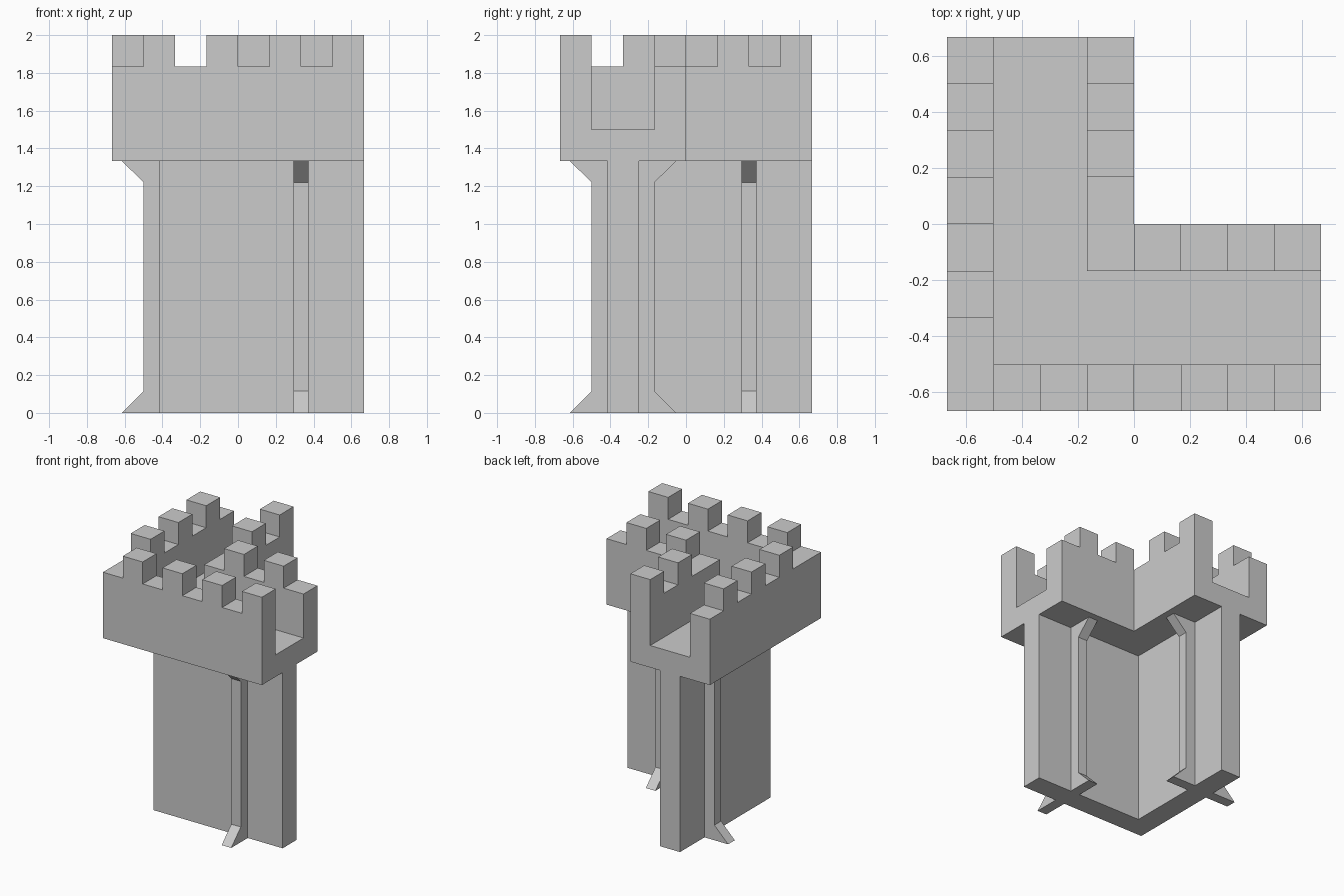
import bpy, bmesh
from mathutils import Matrix

if "Cube" in bpy.data.objects:
    bpy.data.objects.remove(bpy.data.objects["Cube"])

U = 1 / 6          # module: wall thickness and merlon size
TOP = 4 * U        # half of the footprint


def prism(name, pts, z0, z1, matrix=None):
    """Extrude a flat outline from z0 to z1, then place it with a matrix."""
    bm = bmesh.new()
    face = bm.faces.new([bm.verts.new((x, y, z0)) for x, y in pts])
    ext = bmesh.ops.extrude_face_region(bm, geom=[face])
    verts = [v for v in ext["geom"] if isinstance(v, bmesh.types.BMVert)]
    bmesh.ops.translate(bm, verts=verts, vec=(0, 0, z1 - z0))
    if matrix:
        bm.transform(matrix)
    bmesh.ops.recalc_face_normals(bm, faces=bm.faces)
    mesh = bpy.data.meshes.new(name)
    bm.to_mesh(mesh)
    bm.free()
    obj = bpy.data.objects.new(name, mesh)
    bpy.context.collection.objects.link(obj)
    return obj


def ell(a, b):
    """L-shaped outline: outer corner at (a, a), inner corner at (b, b)."""
    return [(a, a), (TOP, a), (TOP, b), (b, b), (b, TOP), (a, TOP)]


# Tall wall and wide platform
prism("tower_wall", ell(-2.5 * U, -1.5 * U), 0, 8 * U)
prism("platform", ell(-4 * U, 0), 8 * U, 9 * U)

# Parapets along the outer and inner edges
prism("outer_parapet", ell(-4 * U, -3 * U), 9 * U, 11 * U)
prism("inner_parapet", ell(-U, 0), 9 * U, 11 * U)

# Merlons, given by lower corner in modules
merlons = [(x, -4) for x in (-3, -1, 1, 3)]        # front row
merlons += [(-4, y) for y in (-2, 0, 2)]           # left row
merlons += [(0, -1), (2, -1), (-1, 1), (-1, 3)]    # inner rows
for i, (x, y) in enumerate(merlons):
    sq = [((x + dx) * U, (y + dy) * U) for dx, dy in ((0, 0), (1, 0), (1, 1), (0, 1))]
    prism(f"merlon_{i + 1}", sq, 11 * U, 12 * U)

# Support posts with a splayed foot and a top bracket (outward distance, height)
profile = [(0, 0), (0.198, 0), (0.083, 0.115), (0.083, 1.22),
           (0.198, 8 * U), (0, 8 * U)]
W = 0.04
mid = 2 * U
# Columns of each matrix: outward direction, up, width direction, origin
for name, out, wall in (("outer", -1, -2.5 * U), ("inner", 1, -1.5 * U)):
    front = Matrix(((0, 0, 1, mid), (out, 0, 0, wall), (0, 1, 0, 0), (0, 0, 0, 1)))
    left = Matrix(((out, 0, 0, wall), (0, 0, 1, mid), (0, 1, 0, 0), (0, 0, 0, 1)))
    prism(f"{name}_post_front", profile, -W, W, front)
    prism(f"{name}_post_left", profile, -W, W, left)
